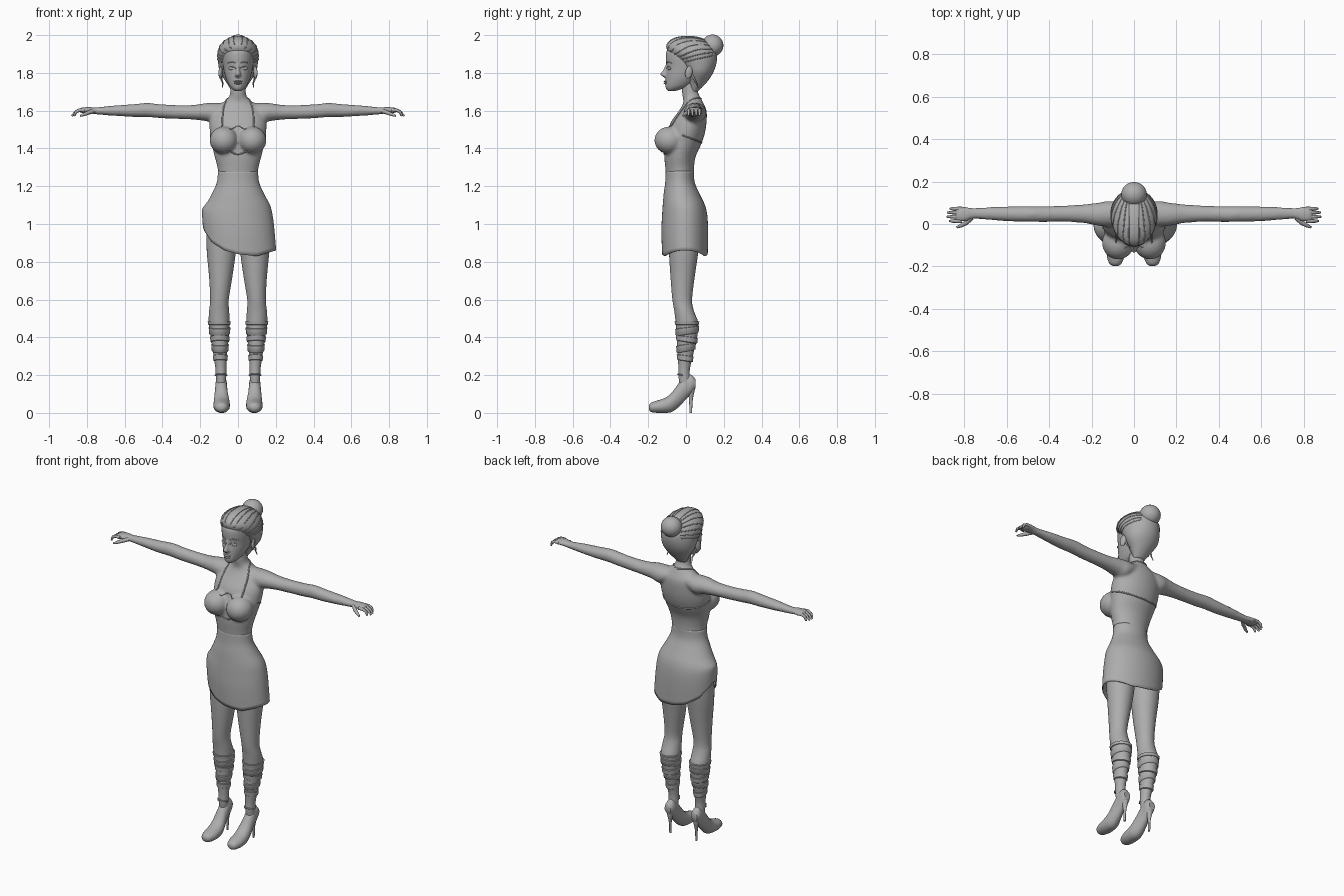
import bpy, bmesh, math
from mathutils import Vector
from mathutils.bvhtree import BVHTree

GREY = bpy.data.materials.new("plain_grey")
GREY.diffuse_color = (0.42, 0.42, 0.42, 1)


def smooth_rows(rows, n=4):
    """Catmull-Rom resampling of profile rows."""
    out = []
    for i in range(len(rows) - 1):
        p = [rows[max(i - 1, 0)], rows[i], rows[i + 1], rows[min(i + 2, len(rows) - 1)]]
        for k in range(n):
            t = k / n
            out.append([0.5 * (2 * b + (c - a) * t + (2 * a - 5 * b + 4 * c - d) * t * t
                               + (3 * b - a - 3 * c + d) * t ** 3) for a, b, c, d in zip(*p)])
    return out + [list(rows[-1])]


def loft(name, rows, axis="z", s=1, seg=32, caps=True, n=4, tilt=0):
    """Skin elliptical sections; each row is (station, a0, a1, b0, b1)."""
    bm = bmesh.new()
    rings = []
    for t, a0, a1, b0, b1 in smooth_rows(rows, n):
        ring = []
        for k in range(seg):
            ang = 2 * math.pi * k / seg
            a = (a0 + a1) / 2 + (a1 - a0) / 2 * math.cos(ang)
            b = (b0 + b1) / 2 + (b1 - b0) / 2 * math.sin(ang)
            x, y, z = {"x": (t, a, b), "y": (a, t, b), "z": (a, b, t + tilt * math.sin(ang))}[axis]
            ring.append(bm.verts.new((x * s, y, z)))
        rings.append(ring)
    for r, q in zip(rings, rings[1:]):
        for k in range(seg):
            bm.faces.new((r[k], r[(k + 1) % seg], q[(k + 1) % seg], q[k]))
    if caps:
        bm.faces.new(rings[0])
        bm.faces.new(rings[-1])
    bmesh.ops.recalc_face_normals(bm, faces=bm.faces)
    me = bpy.data.meshes.new(name)
    bm.to_mesh(me)
    bm.free()
    ob = bpy.data.objects.new(name, me)
    bpy.context.collection.objects.link(ob)
    return finish(ob)


def activate(obs):
    bpy.ops.object.select_all(action="DESELECT")
    for o in obs:
        o.select_set(True)
    bpy.context.view_layer.objects.active = obs[0]


def finish(ob, angle=50):
    ob.data.materials.clear()
    ob.data.materials.append(GREY)
    activate([ob])
    bpy.ops.object.shade_smooth_by_angle(angle=math.radians(angle))
    return ob


def ball(name, loc, scale, rot=(0, 0, 0)):
    bpy.ops.mesh.primitive_uv_sphere_add(segments=24, ring_count=14, location=loc, rotation=rot)
    ob = bpy.context.object
    ob.name, ob.scale = name, scale
    return finish(ob)


def tube(name, pts, radii):
    cu = bpy.data.curves.new(name, "CURVE")
    cu.dimensions, cu.bevel_depth, cu.bevel_resolution, cu.use_fill_caps = "3D", 1, 2, True
    sp = cu.splines.new("POLY")
    sp.points.add(len(pts) - 1)
    for i, (p, co) in enumerate(zip(sp.points, pts)):
        p.co = (*co, 1)
        p.radius = radii[i] if isinstance(radii, (list, tuple)) else radii
    ob = bpy.data.objects.new(name, cu)
    bpy.context.collection.objects.link(ob)
    activate([ob])
    bpy.ops.object.convert(target="MESH")
    return finish(bpy.context.object)


def fuse(name, obs, voxel, rounds):
    """Blend overlapping parts into one smooth skin."""
    activate(obs)
    bpy.ops.object.join()
    ob = bpy.context.object
    ob.name = name
    m = ob.modifiers.new("skin", "REMESH")
    m.mode, m.voxel_size = "VOXEL", voxel
    m = ob.modifiers.new("soften", "SMOOTH")
    m.factor, m.iterations = 0.5, rounds
    bpy.ops.object.convert(target="MESH")
    return finish(ob, 80)


def surface(ob):
    return BVHTree.FromObject(ob, bpy.context.evaluated_depsgraph_get())


def on_surface(name, tree, pts, radius, n=6):
    path = [tree.find_nearest(Vector(p))[0] for p in smooth_rows(pts, n)]
    return tube(name, path, radius)


# Torso, bust and arms blended together
parts = [loft("torso", [
    (1.18, -.095, .095, -.095, .04), (1.24, -.103, .103, -.104, .043), (1.30, -.109, .109, -.11, .043),
    (1.36, -.125, .125, -.115, .052), (1.42, -.138, .138, -.112, .08), (1.48, -.149, .149, -.10, .1),
    (1.54, -.15, .15, -.08, .109), (1.60, -.132, .132, -.037, .109), (1.64, -.085, .085, -.015, .092),
    (1.67, -.05, .05, -.017, .077), (1.70, -.041, .041, -.022, .064), (1.76, -.04, .04, -.02, .06)])]
ARM = [(.06, .0, .1, 1.57, 1.64), (.12, -.012, .108, 1.535, 1.642), (.17, -.008, .1, 1.545, 1.64),
       (.24, .005, .092, 1.553, 1.63), (.34, .011, .086, 1.557, 1.63), (.42, .009, .084, 1.561, 1.635),
       (.48, .01, .084, 1.566, 1.641), (.56, .011, .083, 1.567, 1.634), (.66, .017, .081, 1.573, 1.627),
       (.75, .024, .076, 1.58, 1.618), (.79, .012, .081, 1.586, 1.62), (.83, .008, .081, 1.588, 1.616),
       (.842, .015, .075, 1.592, 1.61)]
for s in (1, -1):
    parts.append(loft("arm", ARM, "x", s))
    parts.append(ball("bust", (s * .075, -.088, 1.443), (.076, .08, .073)))
body = fuse("body", parts, .008, 8)
body_tree = surface(body)

# Skirt with a slanted hem, cut high on one hip
HEM = [(-.20, 1.04), (-.18, .965), (-.14, .905), (-.07, .86), (0, .84), (.1, .83), (.2, .86)]


def hem(x):
    x = min(max(x, -.2), .2)
    for (x0, z0), (x1, z1) in zip(HEM, HEM[1:]):
        if x <= x1:
            return z0 + (z1 - z0) * (x - x0) / (x1 - x0)
    return HEM[-1][1]


skirt = loft("skirt", [
    (1.28, -.106, .106, -.107, .042), (1.22, -.112, .112, -.11, .046), (1.16, -.138, .138, -.118, .072),
    (1.10, -.169, .169, -.123, .1), (1.04, -.187, .183, -.127, .113), (.95, -.19, .193, -.13, .117),
    (.83, -.186, .202, -.126, .115)], seg=64, caps=False)
for v in skirt.data.vertices:
    if v.co.z < 1.12:
        v.co.z = 1.12 - (1.12 - v.co.z) * (1.12 - hem(v.co.x)) / .29
skirt.modifiers.new("cloth", "SOLIDIFY").thickness = .005

# Legs, boot wraps, shoes and hands
LEG = [(1.04, .012, .16, -.09, .08), (.94, .01, .166, -.093, .075), (.85, .012, .165, -.09, .065),
       (.72, .03, .153, -.082, .046), (.6, .049, .147, -.072, .032), (.54, .047, .153, -.062, .042),
       (.48, .044, .155, -.055, .064), (.42, .047, .147, -.05, .062), (.36, .053, .138, -.047, .05),
       (.30, .059, .129, -.044, .036), (.24, .062, .12, -.04, .022), (.2, .062, .118, -.04, .02),
       (.15, .064, .116, -.035, .03)]
FOOT = [(-.197, .074, .1, .018, .04), (-.185, .058, .117, .005, .054), (-.15, .045, .128, 0, .066),
        (-.11, .043, .13, 0, .08), (-.075, .045, .128, .005, .108), (-.04, .053, .124, .03, .155),
        (0, .058, .12, .072, .2), (.03, .06, .118, .105, .2), (.05, .07, .11, .13, .178)]
HEEL = [(0, .083, .094, .018, .032), (.07, .081, .096, .016, .036), (.12, .07, .107, .008, .046),
        (.16, .064, .113, .0, .05)]
for s, side in ((1, "left"), (-1, "right")):
    loft(side + "_leg", LEG, "z", s)
    loft(side + "_shoe", FOOT, "y", s)
    loft(side + "_heel", HEEL, "z", s, 16)
    dense = smooth_rows(LEG, 12)
    for i, (z, h, tilt) in enumerate([(.475, .01, .0), (.435, .02, .008), (.39, .016, -.008),
                                      (.345, .02, .008), (.29, .016, -.006)]):
        sec = min(dense, key=lambda r: abs(r[0] - z))
        rows = [(z + dz, sec[1] - e, sec[2] + e, sec[3] - e, sec[4] + e)
                for dz, e in ((-h, -.002), (-h * .8, .003), (h * .8, .006), (h, -.001))]
        loft(f"{side}_boot_wrap_{i}", rows, "z", s, n=1, tilt=tilt)
    tube(side + "_shoe_strap", [(s * x, y, z) for x, y, z in
         ((.058, -.02, .2), (.075, -.043, .205), (.105, -.043, .205), (.122, -.02, .2))], .004)
    for i, (y, tip) in enumerate([(.014, .868), (.034, .88), (.054, .878), (.072, .865)]):
        tube(f"{side}_finger_{i}", [(s * .81, y, 1.602), (s * .838, y, 1.603),
             (s * .858, y, 1.594), (s * tip, y, 1.572)], [.01, .009, .008, .005])
    tube(side + "_thumb", [(s * .765, .03, 1.598), (s * .79, .006, 1.59), (s * .815, -.008, 1.58),
         (s * .835, -.016, 1.572)], [.012, .011, .009, .005])
    # Halter strap over the shoulder
    on_surface(side + "_halter_strap", body_tree, [(0, .085, 1.665), (s * .045, .06, 1.67),
               (s * .075, .0, 1.65), (s * .085, -.04, 1.6), (s * .088, -.09, 1.52)], .004)

# Dress edges on the back, chest and under the bust
on_surface("back_edge", body_tree, [(-.15, -.02, 1.47), (-.12, .06, 1.44), (0, .11, 1.42),
           (.12, .06, 1.44), (.15, -.02, 1.47)], .004)
on_surface("neckline", body_tree, [(-.035, -.12, 1.53), (0, -.12, 1.525), (.035, -.12, 1.53)], .0025)
on_surface("bust_seam", body_tree, [(-.06, -.13, 1.38), (0, -.13, 1.37), (.06, -.13, 1.38)], .004)

# Head with nose
skull = loft("skull", [
    (1.703, -.014, .014, -.09, -.06), (1.712, -.028, .028, -.103, -.03), (1.73, -.045, .045, -.109, .02),
    (1.76, -.06, .06, -.108, .06), (1.79, -.07, .07, -.107, .09), (1.83, -.078, .078, -.103, .11),
    (1.88, -.084, .084, -.107, .12), (1.92, -.08, .08, -.1, .11), (1.96, -.055, .055, -.06, .08)])
nose = loft("nose", [
    (1.773, -.008, .008, -.112, -.08), (1.785, -.018, .018, -.129, -.08), (1.794, -.015, .015, -.136, -.08),
    (1.82, -.009, .009, -.118, -.08), (1.85, -.007, .007, -.106, -.08)], seg=16)
head = fuse("head", [skull, nose], .0045, 3)
head_tree = surface(head)
ball("upper_lip", (0, -.107, 1.755), (.023, .011, .005))
ball("lower_lip", (0, -.106, 1.745), (.02, .012, .006))

# Hair cap and bun
hair = loft("hair", [
    (1.70, -.032, .032, .02, .062), (1.75, -.062, .062, .008, .11), (1.80, -.094, .094, -.008, .143),
    (1.85, -.105, .105, -.04, .161), (1.90, -.109, .109, -.088, .164), (1.94, -.098, .098, -.105, .15),
    (1.97, -.073, .073, -.088, .115), (1.988, -.042, .042, -.055, .075), (1.996, -.012, .012, -.015, .03)],
    seg=48)
hair_tree = surface(hair)
ball("bun", (0, .14, 1.945), (.06, .058, .058))

# Face features, ears and hair strands on both sides
for s, side in ((1, "left"), (-1, "right")):
    ball(side + "_eye", (s * .035, -.088, 1.823), (.017, .008, .008), (0, -s * .1, s * .3))
    on_surface(side + "_eyelid", head_tree, [(s * .016, -.11, 1.825), (s * .034, -.1, 1.834),
               (s * .055, -.09, 1.828)], .0025)
    on_surface(side + "_brow", head_tree, [(s * .015, -.11, 1.85), (s * .038, -.1, 1.858),
               (s * .06, -.08, 1.85)], .0025)
    ball(side + "_ear", (s * .092, .015, 1.803), (.01, .02, .034), (-.2, 0, s * .3))
    tube(side + "_loose_lock", [(s * .085, .03, 1.79), (s * .088, .045, 1.765), (s * .08, .055, 1.745),
         (s * .084, .065, 1.72)], [.006, .005, .004, .002])
    for i in range(7):
        u = i / 6
        start = (s * (.02 + .09 * u), -.11 + .08 * u, 1.95 - .11 * u)
        mid = (s * (.025 + .1 * u), .02 + .03 * u, 2.0 - .13 * u)
        end = (s * (.025 + .03 * u), .13, 1.98 - .09 * u)
        on_surface(f"{side}_strand_{i}", hair_tree, [start, mid, end], .003)
